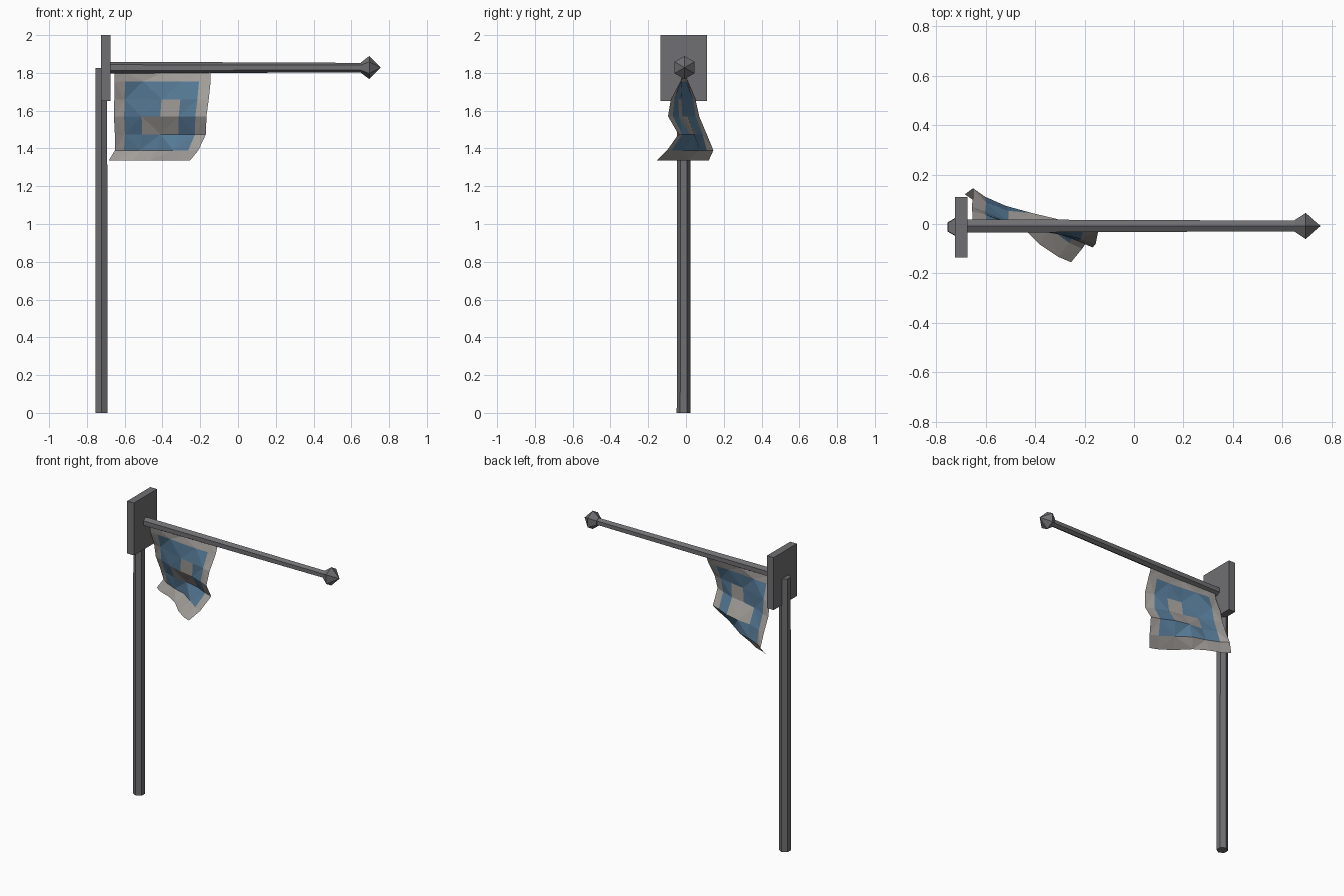
import bpy, math
from mathutils import Vector

if "Cube" in bpy.data.objects:
    bpy.data.objects.remove(bpy.data.objects["Cube"])


def material(name, rgb):
    m = bpy.data.materials.new(name)
    m.diffuse_color = (*rgb, 1)
    m.use_nodes = True
    m.node_tree.nodes["Principled BSDF"].inputs["Base Color"].default_value = m.diffuse_color
    return m


metal = material("dark_metal", (0.16, 0.16, 0.17))
cloth = material("grey_cloth", (0.36, 0.34, 0.32))
blue = material("blue_cloth", (0.09, 0.19, 0.30))


def make(name, verts, faces, mats):
    me = bpy.data.meshes.new(name)
    me.from_pydata(verts, [], faces)
    for m in mats:
        me.materials.append(m)
    ob = bpy.data.objects.new(name, me)
    bpy.context.collection.objects.link(ob)
    return ob


def lathe(name, origin, axis, profile, sides=6, turn=0.0):
    """Faceted rod from (distance, radius) rings along an axis."""
    q = Vector(axis).to_track_quat('Z', 'Y')
    verts, faces = [], []
    for d, r in profile:
        for i in range(sides):
            a = turn + math.tau * i / sides
            verts.append(Vector(origin) + q @ Vector((r * math.cos(a), r * math.sin(a), d)))
    for k in range(len(profile) - 1):
        for i in range(sides):
            j = (i + 1) % sides
            faces.append((k * sides + i, k * sides + j, (k + 1) * sides + j, (k + 1) * sides + i))
    faces.append(tuple(reversed(range(sides))))
    faces.append(tuple(range(len(verts) - sides, len(verts))))
    return make(name, verts, faces, [metal])


# Upright post, crossbar and pointed finial
lathe("upright_post", (-0.723, -0.012, 0), (0, 0, 1), [(0, 0.037), (1.825, 0.035)], turn=math.pi / 2)
lathe("crossbar", (-0.69, -0.008, 1.828), (1, 0, 0), [(0, 0.031), (1.36, 0.025)], turn=math.pi / 2)
lathe("finial", (0.65, -0.008, 1.828), (1, 0, 0),
      [(0, 0.027), (0.045, 0.061), (0.105, 0.001)], turn=math.pi / 2)

# Wall plate joining post and crossbar
bpy.ops.mesh.primitive_cube_add(size=1, location=(-0.70, -0.0125, 1.825))
plate = bpy.context.object
plate.name = "mounting_plate"
plate.scale = (0.05, 0.245, 0.35)
plate.data.materials.append(metal)

# Hanging flag: each row is z, left x, right x, left y, right y
rows = [(1.802, -0.655, -0.145, 0.000, -0.010),
        (1.755, -0.655, -0.145, 0.010, -0.030),
        (1.660, -0.655, -0.155, 0.050, -0.080),
        (1.570, -0.657, -0.167, 0.070, -0.095),
        (1.475, -0.652, -0.170, 0.110, -0.040),
        (1.390, -0.652, -0.210, 0.145, -0.100),
        (1.335, -0.685, -0.255, 0.120, -0.155)]
cols = [0, 0.11, 0.3, 0.5, 0.7, 0.88, 1]
n = len(cols)
verts, faces, tint = [], [], []
for r, (z, xl, xr, yl, yr) in enumerate(rows):
    for u in cols:
        ripple = 0.005 * r * math.sin(u * math.tau + r * 0.9) * math.sin(u * math.pi)
        verts.append((xl + (xr - xl) * u, yl + (yr - yl) * u + ripple, z))
patch = {(2, 3), (3, 3), (3, 2)}     # plain grey patch in the middle
for r in range(len(rows) - 1):
    for c in range(n - 1):
        a, b = r * n + c, (r + 1) * n + c
        quad = (a, b, b + 1, a + 1)
        inner = 0 < r < len(rows) - 2 and 0 < c < n - 2 and (r, c) not in patch
        if (r + c) % 2:
            faces += [(quad[0], quad[1], quad[2]), (quad[0], quad[2], quad[3])]
        else:
            faces += [(quad[0], quad[1], quad[3]), (quad[1], quad[2], quad[3])]
        tint += [int(inner)] * 2
flag = make("flag", verts, faces, [cloth, blue])
for p, t in zip(flag.data.polygons, tint):
    p.material_index = t
